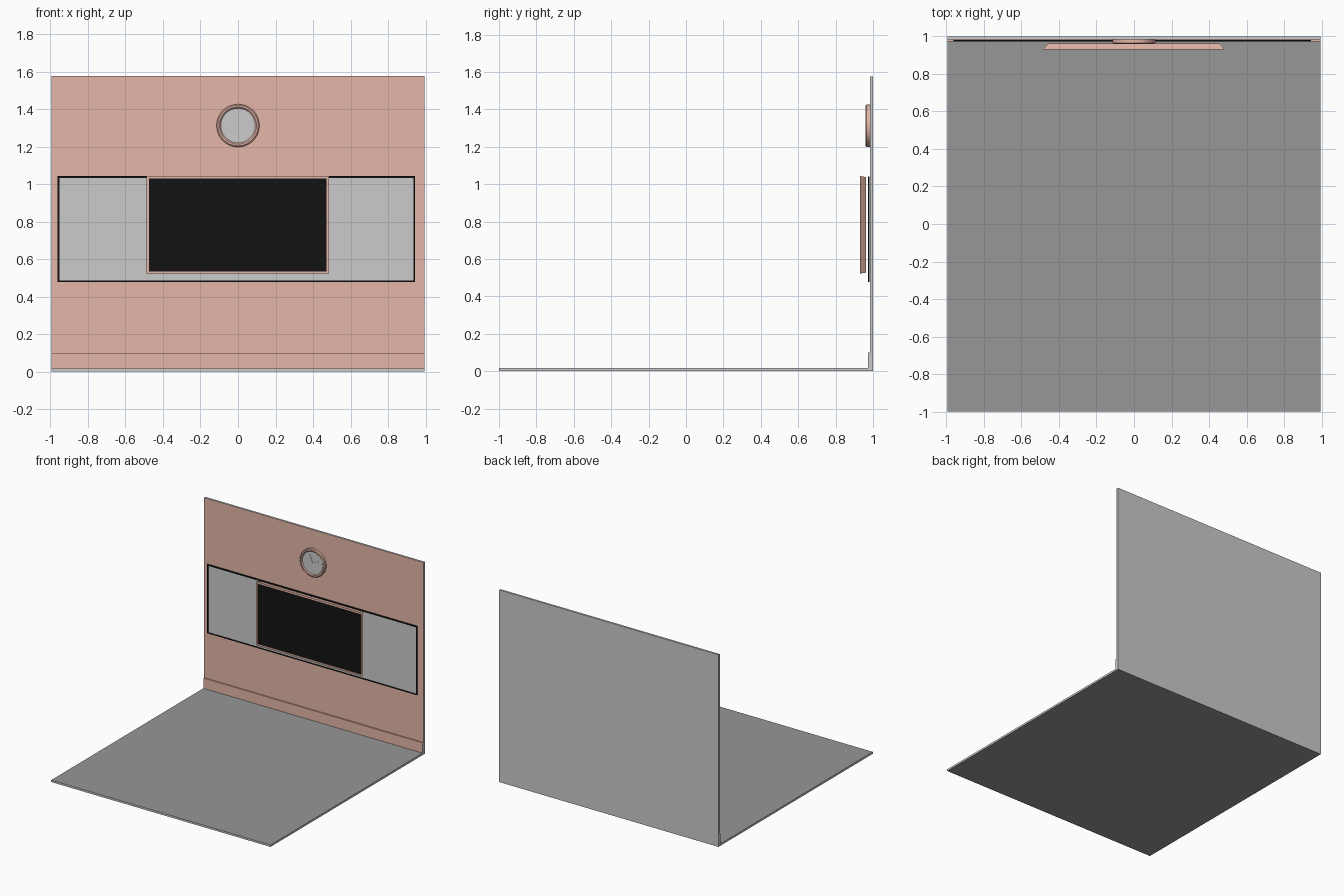
import bpy, bmesh, math
from mathutils import Matrix

if "Cube" in bpy.data.objects:
    bpy.data.objects.remove(bpy.data.objects["Cube"])


def material(name, color):
    m = bpy.data.materials.new(name)
    m.diffuse_color = (*color, 1)
    m.use_nodes = True
    m.node_tree.nodes["Principled BSDF"].inputs["Base Color"].default_value = m.diffuse_color
    return m


GREY = material("light_grey", (0.8, 0.8, 0.8))
PINK = material("dusty_pink", (0.78, 0.47, 0.39))
DARK = material("floor_grey", (0.31, 0.31, 0.31))
BLACK = material("black", (0.006, 0.006, 0.006))


def finish(name, bm, mats, normals=True):
    if normals:
        bmesh.ops.recalc_face_normals(bm, faces=bm.faces)
    me = bpy.data.meshes.new(name)
    bm.to_mesh(me)
    bm.free()
    for m in mats:
        me.materials.append(m)
    ob = bpy.data.objects.new(name, me)
    bpy.context.collection.objects.link(ob)
    return ob


def slab(name, x0, x1, z0, z1, front, back, taper, border, recess, mats):
    """Box facing -y with a bordered front; taper shrinks the back (x, z)."""
    bm = bmesh.new()
    tx, tz = taper
    def ring(y, dx, dz):
        return [bm.verts.new(p) for p in ((x0 + dx, y, z0 + dz), (x1 - dx, y, z0 + dz),
                                          (x1 - dx, y, z1 - dz), (x0 + dx, y, z1 - dz))]
    rings = [ring(back, tx, tz), ring(front, 0, 0), ring(front, border, border),
             ring(front + recess, border, border)]
    for a, b in zip(rings, rings[1:]):
        for i in range(4):
            j = (i + 1) % 4
            bm.faces.new((a[i], a[j], b[j], b[i]))
    bm.faces.new(rings[0])
    bm.faces.new(rings[-1]).material_index = 1
    return finish(name, bm, mats)


# room shell: floor, back wall and skirting as one extruded profile
bm = bmesh.new()
profile = [(-1, 0), (1, 0), (1, 1.576), (0.983, 1.576), (0.983, 0.1),
           (0.972, 0.1), (0.972, 0.016), (-1, 0.016)]
mat_of_edge = [2, 0, 0, 1, 1, 1, 2, 0]
left = [bm.verts.new((-0.995, y, z)) for y, z in profile]
right = [bm.verts.new((0.995, y, z)) for y, z in profile]
for i, m in enumerate(mat_of_edge):
    j = (i + 1) % len(profile)
    bm.faces.new((left[i], left[j], right[j], right[i])).material_index = m
bm.faces.new(left)
bm.faces.new(right)
finish("floor_and_wall", bm, [GREY, PINK, DARK])

# wide board behind the screen, and the screen itself
slab("wall_board", -0.962, 0.945, 0.477, 1.042, 0.972, 0.98, (0, 0), 0.01, 0.002, [BLACK, GREY])
slab("screen", -0.487, 0.485, 0.522, 1.043, 0.93, 0.963, (0.03, 0.005), 0.013, 0.004, [PINK, BLACK])

# clock: lathed rim with the dial closing the middle
CX, CZ = 0.0, 1.312
rim = [(0.114, 0.983), (0.114, 0.966), (0.108, 0.961), (0.099, 0.961), (0.092, 0.968)]
N = 48
bm = bmesh.new()
rings = [[bm.verts.new((CX + r * math.cos(t), y, CZ + r * math.sin(t)))
          for t in (2 * math.pi * i / N for i in range(N))] for r, y in rim]
for a, b in zip(rings, rings[1:]):
    for i in range(N):
        j = (i + 1) % N
        bm.faces.new((a[i], a[j], b[j], b[i]))
bm.faces.new(rings[0])
bm.faces.new(rings[-1]).material_index = 1
clock = finish("clock", bm, [PINK, GREY])
bpy.context.view_layer.objects.active = clock
clock.select_set(True)
bpy.ops.object.shade_smooth_by_angle(angle=math.radians(30))

# clock hands and hub
for name, angle, length in (("minute_hand", 113, 0.075), ("hour_hand", 25, 0.058)):
    bm = bmesh.new()
    bmesh.ops.create_cube(bm, size=1, matrix=Matrix.Translation((CX, 0.966, CZ))
                          @ Matrix.Rotation(-math.radians(angle), 4, 'Y')
                          @ Matrix.Translation((length / 2 - 0.005, 0, 0))
                          @ Matrix.Diagonal((length + 0.01, 0.002, 0.003, 1)))
    finish(name, bm, [GREY])
bm = bmesh.new()
bmesh.ops.create_cone(bm, cap_ends=True, segments=16, radius1=0.005, radius2=0.005, depth=0.004,
                      matrix=Matrix.Translation((CX, 0.966, CZ)) @ Matrix.Rotation(math.pi / 2, 4, 'X'))
finish("hand_hub", bm, [GREY])
